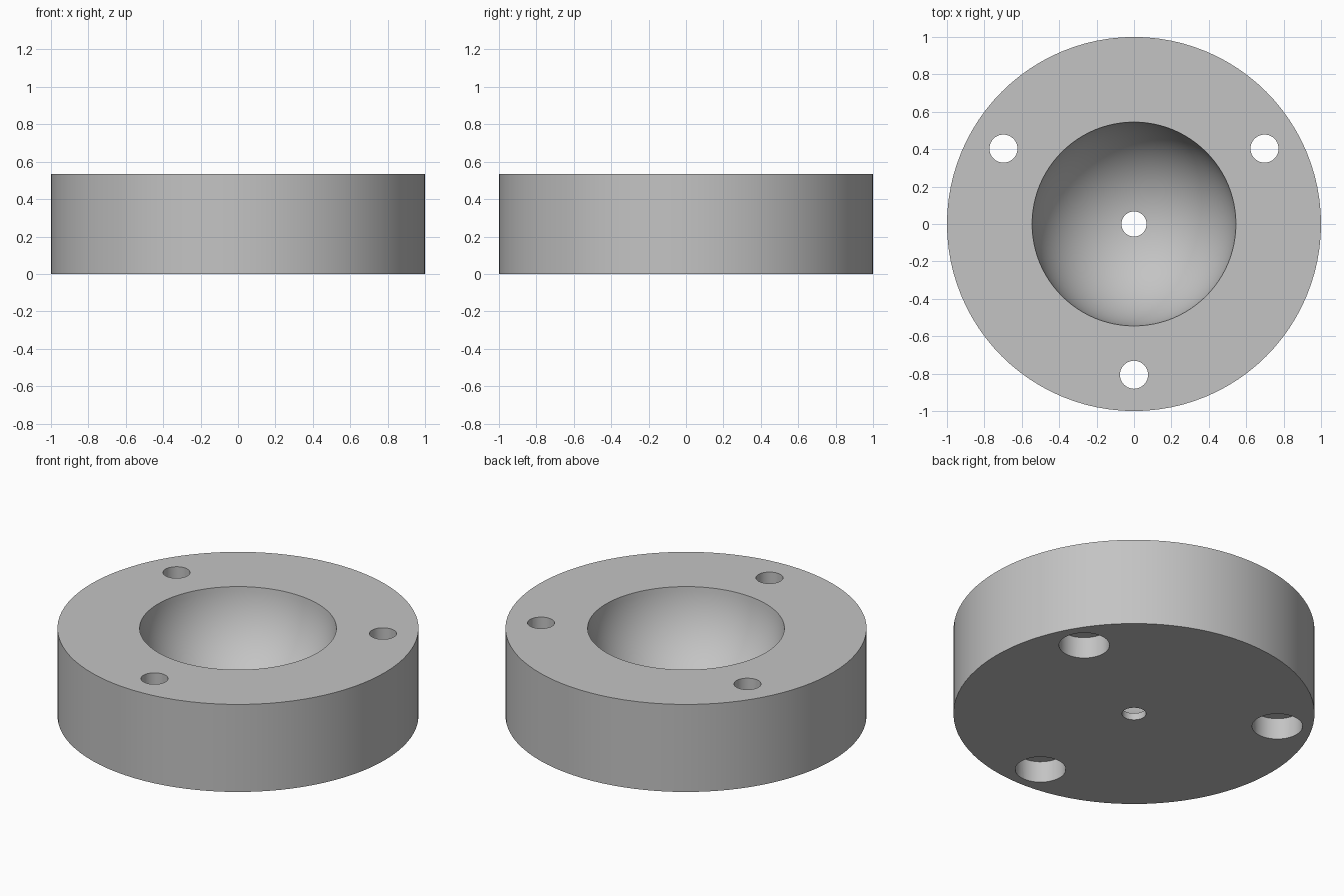
import bpy, bmesh
from math import sin, cos, asin, pi, sqrt, radians
from mathutils import Vector

cube = bpy.data.objects.get("Cube")
if cube:
    bpy.data.objects.remove(cube, do_unlink=True)

HEIGHT, RIM, DRAIN = 0.535, 0.545, 0.067
LIFT = 0.05                        # bowl centre sits just above the top face
BOWL = sqrt(RIM ** 2 + LIFT ** 2)

grey = bpy.data.materials.new("grey")
grey.use_nodes = True
colour = (0.55, 0.55, 0.55, 1)
grey.diffuse_color = colour
grey.node_tree.nodes["Principled BSDF"].inputs["Base Color"].default_value = colour


def lathe(name, profile, segments, centre=(0, 0)):
    """Revolve a closed (radius, height) profile about a vertical axis."""
    bm = bmesh.new()
    verts = [bm.verts.new((r, 0, z)) for r, z in profile]
    edges = [bm.edges.new((a, b)) for a, b in zip(verts, verts[1:] + verts[:1])]
    bmesh.ops.spin(bm, geom=verts + edges, cent=(0, 0, 0), axis=(0, 0, 1),
                   angle=2 * pi, steps=segments)
    bmesh.ops.remove_doubles(bm, verts=bm.verts, dist=1e-5)
    # Drop the zero-area leftovers of edges lying on the axis
    bmesh.ops.dissolve_degenerate(bm, edges=bm.edges, dist=1e-6)
    bmesh.ops.recalc_face_normals(bm, faces=bm.faces)
    bmesh.ops.translate(bm, verts=bm.verts, vec=Vector((*centre, 0)))
    mesh = bpy.data.meshes.new(name)
    bm.to_mesh(mesh)
    bm.free()
    obj = bpy.data.objects.new(name, mesh)
    bpy.context.collection.objects.link(obj)
    mesh.materials.append(grey)
    return obj


# Round base with a spherical bowl and a central drain hole
start, end, steps = asin(RIM / BOWL), asin(DRAIN / BOWL), 28
angles = [start + (end - start) * i / steps for i in range(steps + 1)]
bowl = [(BOWL * sin(a), HEIGHT + LIFT - BOWL * cos(a)) for a in angles]
base = lathe("bowl_base", [(DRAIN, 0), (1, 0), (1, HEIGHT)] + bowl, 96)

# Three screw holes, each with a wider recess underneath
bore = [(0, -0.1), (0.14, -0.1), (0.14, 0.13), (0.075, 0.13),
        (0.075, HEIGHT + 0.1), (0, HEIGHT + 0.1)]
for i in range(3):
    a = radians(-90 + 120 * i)
    cutter = lathe(f"screw_hole_cutter_{i + 1}", bore, 40,
                   (0.806 * cos(a), 0.806 * sin(a)))
    cutter.hide_render = True
    cutter.hide_set(True)
    cut = base.modifiers.new(f"screw_hole_{i + 1}", 'BOOLEAN')
    cut.operation, cut.solver, cut.object = 'DIFFERENCE', 'EXACT', cutter

# Bake the holes so that shading follows the finished edges
bpy.ops.object.select_all(action='DESELECT')
base.select_set(True)
bpy.context.view_layer.objects.active = base
for mod in list(base.modifiers):
    bpy.ops.object.modifier_apply(modifier=mod.name)
for obj in [o for o in bpy.data.objects if o.name.startswith("screw_hole_cutter")]:
    bpy.data.objects.remove(obj, do_unlink=True)
bpy.ops.object.shade_smooth_by_angle(angle=radians(30))
